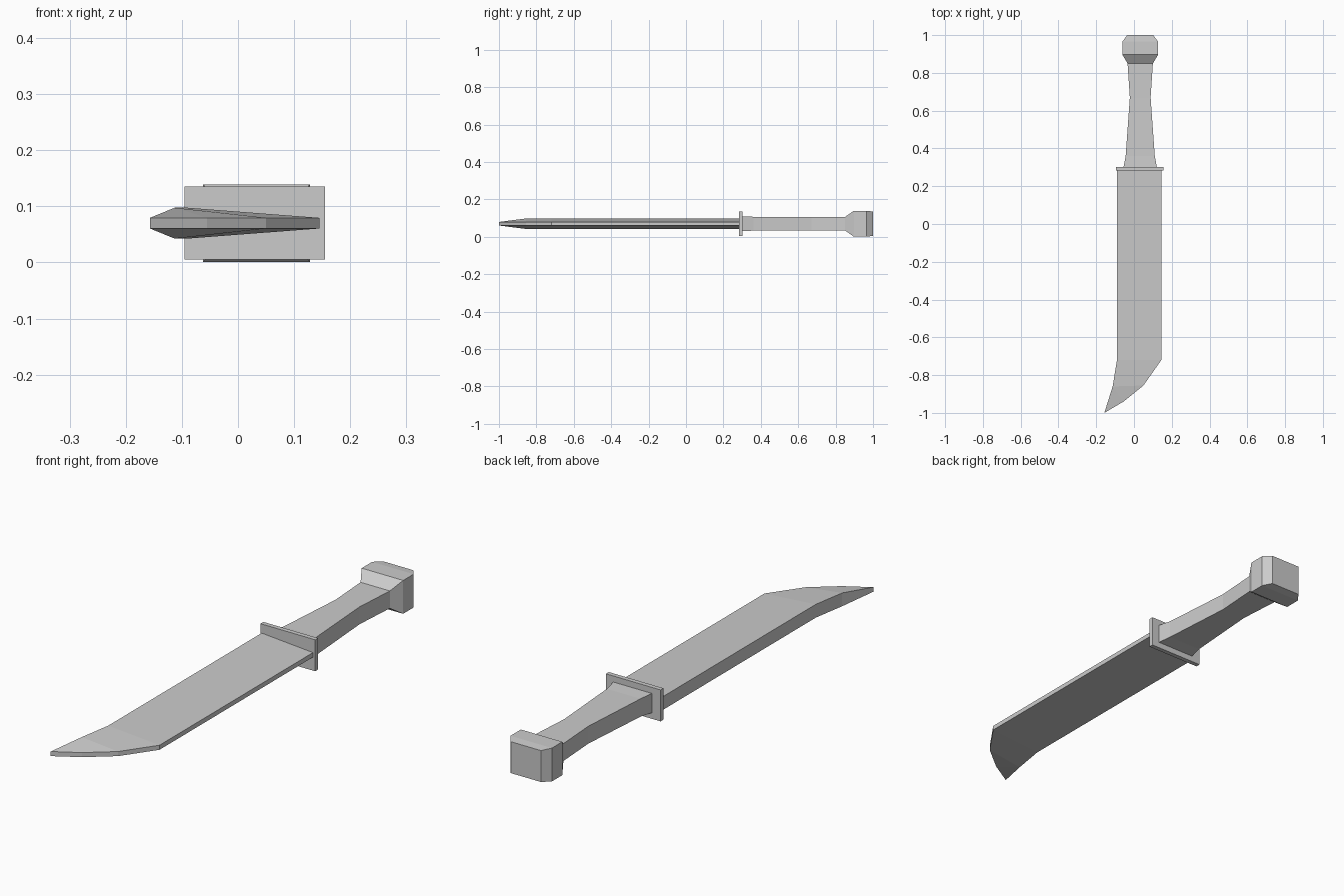
import bpy
import bmesh

cube = bpy.data.objects.get("Cube")
if cube:
    bpy.data.objects.remove(cube, do_unlink=True)

MID_Z = 0.07
GRIP_X = 0.033

steel = bpy.data.materials.new("light_grey")
steel.use_nodes = True
steel.diffuse_color = (0.6, 0.6, 0.6, 1)
steel.node_tree.nodes["Principled BSDF"].inputs["Base Color"].default_value = (0.6, 0.6, 0.6, 1)


def finish(name, bm):
    """Turn a bmesh into a flat-shaded object."""
    bmesh.ops.recalc_face_normals(bm, faces=bm.faces)
    mesh = bpy.data.meshes.new(name)
    bm.to_mesh(mesh)
    bm.free()
    mesh.materials.append(steel)
    obj = bpy.data.objects.new(name, mesh)
    bpy.context.collection.objects.link(obj)
    return obj


def loft(name, centre_x, sections):
    """Join rectangular sections (y, half width, half height) along y."""
    bm = bmesh.new()
    rings = []
    for y, w, h in sections:
        corners = ((-w, -h), (w, -h), (w, h), (-w, h))
        rings.append([bm.verts.new((centre_x + x, y, MID_Z + z)) for x, z in corners])
    for a, b in zip(rings, rings[1:]):
        for i in range(4):
            j = (i + 1) % 4
            bm.faces.new((a[i], a[j], b[j], b[i]))
    bm.faces.new(rings[0])
    bm.faces.new(rings[-1])
    return finish(name, bm)


# Blade: thick spine, thin cutting edge, curved tip
THICK, THIN = 0.0275, 0.0095
outline = [
    (-0.09, 0.29, THICK), (-0.09, -0.72, THICK), (-0.113, -0.86, THICK),
    (-0.157, -1.0, THIN), (-0.055, -0.94, THIN), (0.05, -0.855, THIN),
    (0.145, -0.72, THIN), (0.145, 0.29, THIN),
]
panels = [(0, 1, 6, 7), (1, 2, 5, 6), (2, 4, 5), (2, 3, 4)]
bm = bmesh.new()
top, bottom = [[bm.verts.new((x, y, MID_Z + side * t)) for x, y, t in outline]
               for side in (1, -1)]
for ring in (top, bottom):
    for panel in panels:
        bm.faces.new([ring[i] for i in panel])
for i in range(len(outline)):
    j = (i + 1) % len(outline)
    bm.faces.new((top[i], top[j], bottom[j], bottom[i]))
finish("blade", bm)

# Guard plate
loft("guard", 0.03, [(0.283, 0.125, 0.065), (0.302, 0.125, 0.065)])

# Waisted grip
loft("grip", GRIP_X, [
    (0.302, 0.088, 0.04), (0.36, 0.077, 0.037),
    (0.67, 0.055, 0.036), (0.85, 0.067, 0.036),
])

# Flared pommel with a bevelled end
loft("pommel", GRIP_X, [
    (0.85, 0.067, 0.036), (0.897, 0.095, 0.069),
    (0.965, 0.095, 0.069), (1.0, 0.069, 0.065),
])
